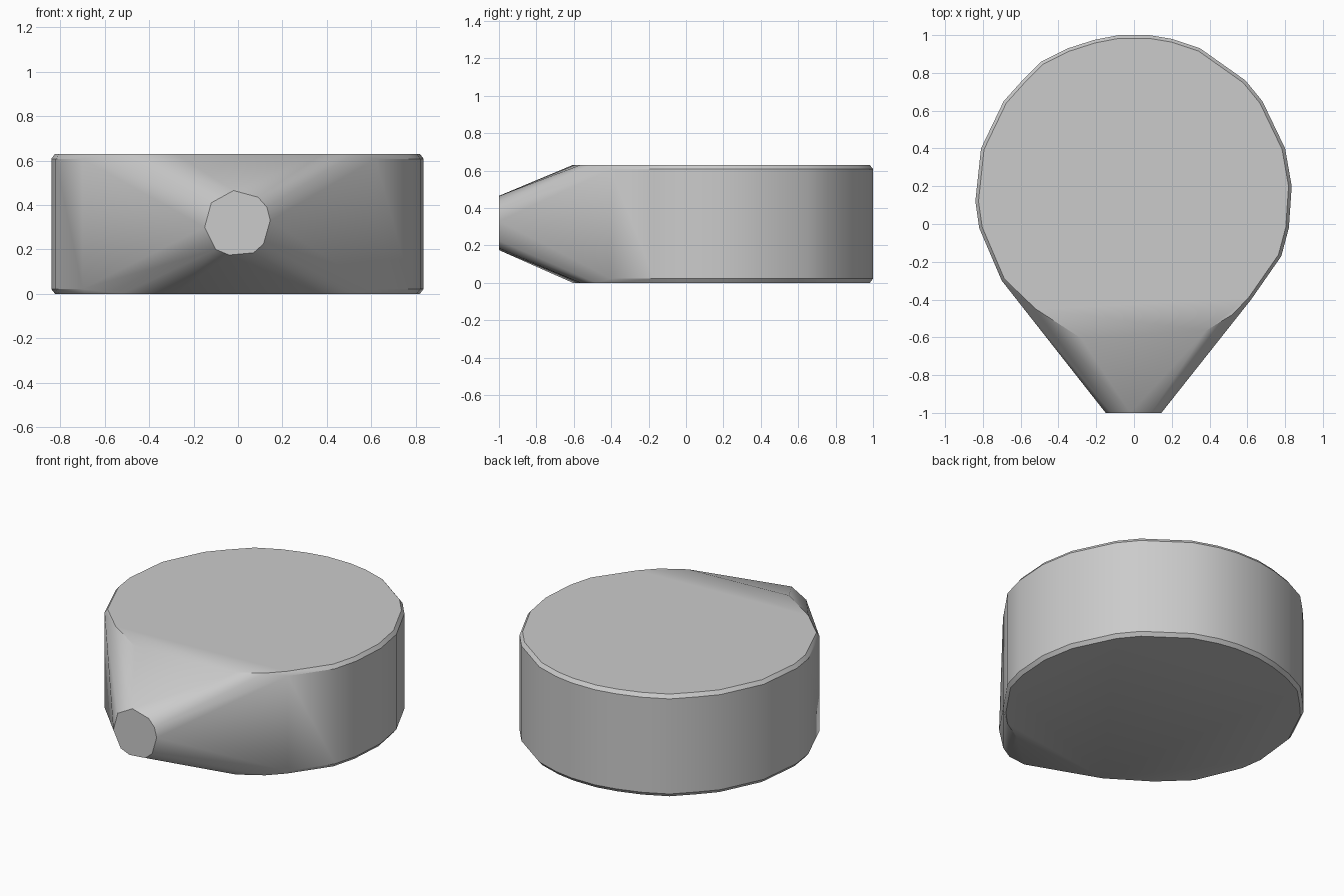
import bpy
import bmesh
from mathutils import Vector

cube = bpy.data.objects.get("Cube")
if cube:
    bpy.data.objects.remove(cube, do_unlink=True)

HEIGHT, CHAMFER = 0.63, 0.022
CENTRE = Vector((0, 0.16))

# Rim of the drum seen from above, and the points of the flat caps near the spout
rim = [(0.62, -0.4), (0.78, -0.17), (0.82, -0.02), (0.835, 0.2), (0.8, 0.4),
       (0.68, 0.65), (0.59, 0.76), (0.35, 0.93), (0.2, 0.98), (0.08, 1),
       (-0.08, 1), (-0.21, 0.975), (-0.35, 0.93), (-0.49, 0.86), (-0.6, 0.75),
       (-0.69, 0.65), (-0.81, 0.4), (-0.84, 0.12), (-0.82, -0.02), (-0.7, -0.3)]
cap_front = [(-0.52, -0.45), (-0.28, -0.605), (0.38, -0.565), (0.52, -0.48)]

# Outline of the spout mouth (x, z)
mouth = [(-0.02, 0.465), (0.09, 0.435), (0.13, 0.39), (0.145, 0.33), (0.115, 0.225),
         (0.07, 0.185), (-0.04, 0.175), (-0.1, 0.2), (-0.15, 0.3), (-0.12, 0.41)]

# Stretch one skin over the chamfered drum and the mouth
bm = bmesh.new()
for x, y in rim:
    inner = CENTRE + (Vector((x, y)) - CENTRE) * 0.98
    for z in (CHAMFER, HEIGHT - CHAMFER):
        bm.verts.new((x, y, z))
    for z in (0, HEIGHT):
        bm.verts.new((inner.x, inner.y, z))
for x, y in cap_front:
    for z in (0, HEIGHT):
        bm.verts.new((x, y, z))
for x, z in mouth:
    bm.verts.new((x, -1, z))
hull = bmesh.ops.convex_hull(bm, input=bm.verts[:])
loose = {v for v in hull["geom_interior"] + hull["geom_unused"]
         if isinstance(v, bmesh.types.BMVert) and not v.link_faces}
bmesh.ops.delete(bm, geom=list(loose), context="VERTS")
bmesh.ops.dissolve_limit(bm, angle_limit=0.01, verts=bm.verts[:], edges=bm.edges[:])
bmesh.ops.recalc_face_normals(bm, faces=bm.faces[:])

mesh = bpy.data.meshes.new("drum_with_spout")
bm.to_mesh(mesh)
bm.free()
body = bpy.data.objects.new("drum_with_spout", mesh)
bpy.context.collection.objects.link(body)

# Plain grey
grey = bpy.data.materials.new("plain_grey")
grey.use_nodes = True
colour = (0.6, 0.6, 0.6, 1)
grey.diffuse_color = colour
grey.node_tree.nodes["Principled BSDF"].inputs["Base Color"].default_value = colour
mesh.materials.append(grey)

# Smooth walls, crisp rims
bpy.ops.object.select_all(action="DESELECT")
body.select_set(True)
bpy.context.view_layer.objects.active = body
bpy.ops.object.shade_smooth_by_angle(angle=0.52)
